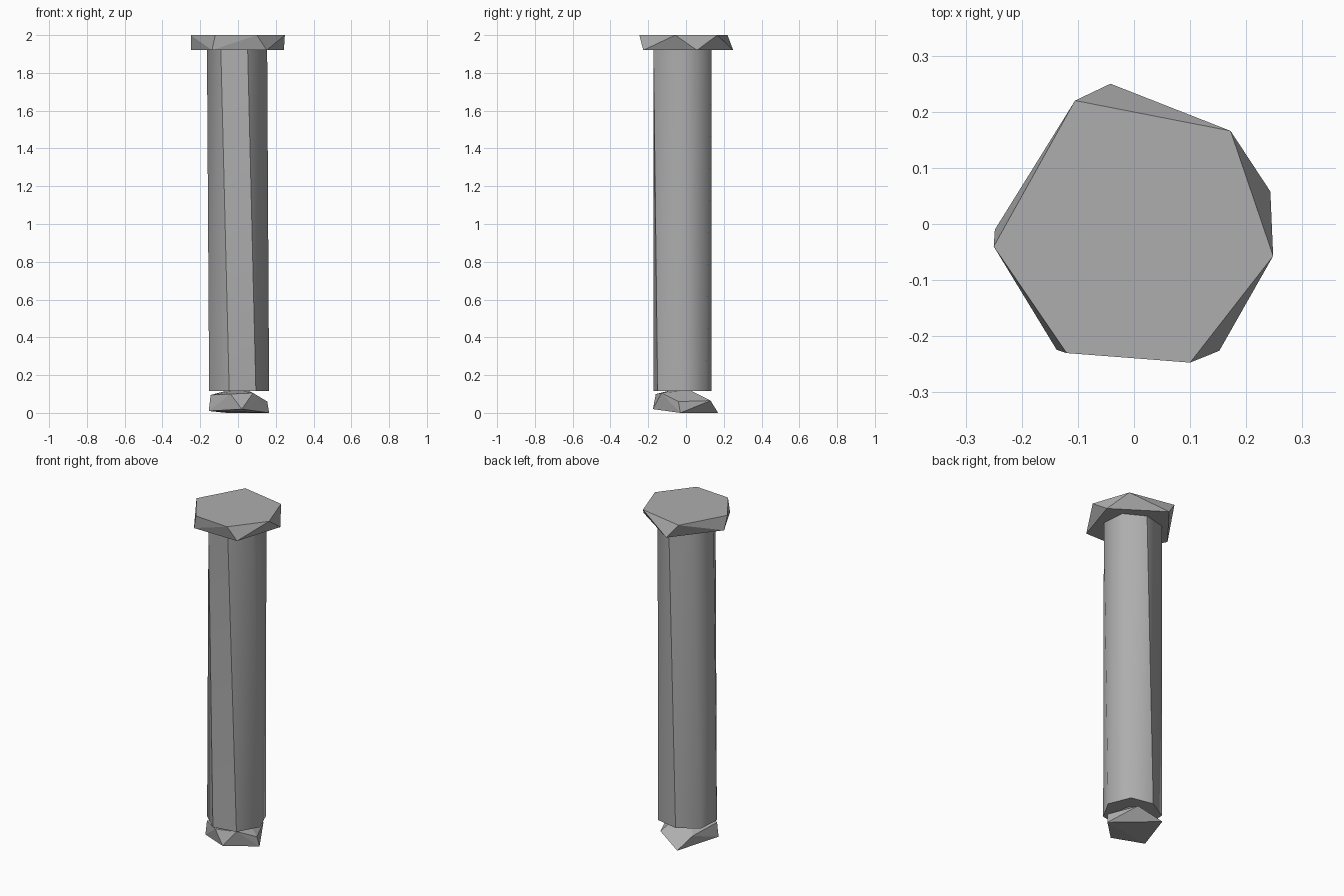
import bpy
import bmesh
from math import cos, sin, radians

if "Cube" in bpy.data.objects:
    bpy.data.objects.remove(bpy.data.objects["Cube"])

# One plain metal colour
metal = bpy.data.materials.new("grey metal")
metal.use_nodes = True
colour = (0.42, 0.42, 0.42, 1)
metal.diffuse_color = colour
metal.node_tree.nodes["Principled BSDF"].inputs["Base Color"].default_value = colour


def finish(name, bm):
    bmesh.ops.recalc_face_normals(bm, faces=bm.faces)
    mesh = bpy.data.meshes.new(name)
    bm.to_mesh(mesh)
    bm.free()
    mesh.materials.append(metal)
    obj = bpy.data.objects.new(name, mesh)
    bpy.context.collection.objects.link(obj)
    return obj


def faceted(name, points):
    """Chiselled lump: flat faces wrapped around a few corners."""
    bm = bmesh.new()
    for p in points:
        bm.verts.new(p)
    result = bmesh.ops.convex_hull(bm, input=bm.verts)
    loose = [v for v in bm.verts if not v.link_faces]
    bmesh.ops.delete(bm, geom=loose, context="VERTS")
    bmesh.ops.dissolve_limit(bm, angle_limit=radians(1),
                             verts=bm.verts, edges=bm.edges)
    return finish(name, bm)


# Head: six-sided top over a rotated five-sided underside
head_top = [(-.105, .22), (.172, .166), (.248, -.057),
            (.1, -.247), (-.12, -.23), (-.25, -.04)]
head_under = [(-.042, .25), (.243, .058), (.152, -.226),
              (-.138, -.224), (-.248, -.01)]
faceted("head", [(x, y, 2) for x, y in head_top] +
        [(x, y, 1.92) for x, y in head_under])

# Shaft: seven-sided, slightly twisted, with three hard edges
SIDES, TWIST = 7, 17
HARD = (0, 3, 6)
bm = bmesh.new()
rings = []
for z, turn in ((.115, TWIST), (1.925, 0)):
    ring = []
    for i in range(SIDES):
        a = radians(-72 + turn + i * 360 / SIDES)
        r = .152 if i == 3 else .165
        ring.append(bm.verts.new((r * cos(a), r * sin(a) - .015, z)))
    rings.append(ring)
low, high = rings
for i in range(SIDES):
    j = (i + 1) % SIDES
    bm.faces.new((low[i], low[j], high[j])).smooth = True
    bm.faces.new((low[i], high[j], high[i])).smooth = True
for ring in rings:
    cap = bm.faces.new(ring)
    for e in cap.edges:
        e.smooth = False
for i in HARD:
    bm.edges.get((low[i], high[i])).smooth = False
finish("shaft", bm)

# Tip: rough broken end below a shallow notch
tip_base = [(.02, -.175, .02), (.165, -.03, 0), (-.06, .17, 0), (-.155, -.09, .01)]
tip_upper = [(.08, .13, .065), (.155, -.04, .06), (.08, -.13, .105),
             (-.04, -.16, .1), (-.145, -.09, .095), (-.1, .08, .065)]
tip_core = [(-.05, .02, .12), (.05, .02, .12), (0, -.08, .12)]
faceted("tip", tip_base + tip_upper + tip_core)
